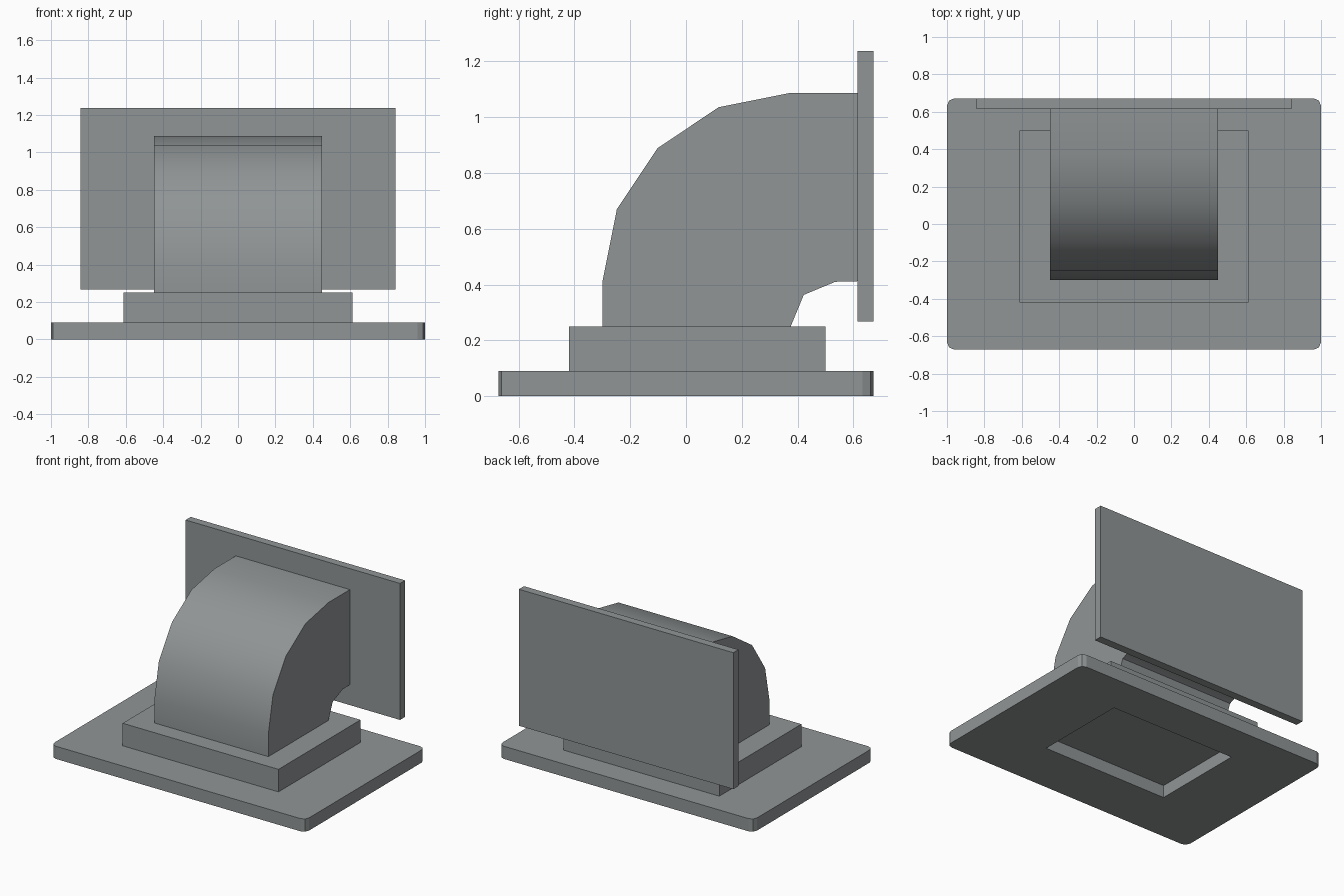
import bpy, bmesh, math
from mathutils import Vector

if "Cube" in bpy.data.objects:
    bpy.data.objects.remove(bpy.data.objects["Cube"])

grey = bpy.data.materials.new("duct grey")
grey.diffuse_color = (0.28, 0.30, 0.305, 1)
grey.use_nodes = True
grey.node_tree.nodes["Principled BSDF"].inputs["Base Color"].default_value = grey.diffuse_color


def finish(bm, name):
    bmesh.ops.recalc_face_normals(bm, faces=bm.faces)
    mesh = bpy.data.meshes.new(name)
    bm.to_mesh(mesh)
    bm.free()
    mesh.materials.append(grey)
    obj = bpy.data.objects.new(name, mesh)
    bpy.context.collection.objects.link(obj)
    return obj


def box(name, lo, hi):
    bm = bmesh.new()
    bmesh.ops.create_cube(bm, size=1)
    for v in bm.verts:
        v.co = Vector([(a + b) / 2 + c * (b - a) for a, b, c in zip(lo, hi, v.co)])
    return finish(bm, name)


def extrude(bm, faces, offset):
    new = bmesh.ops.extrude_face_region(bm, geom=faces)["geom"]
    verts = [g for g in new if isinstance(g, bmesh.types.BMVert)]
    bmesh.ops.translate(bm, verts=verts, vec=offset)


def arc(cy, cz, r, start, end, n):
    angles = [math.radians(start + (end - start) * i / n) for i in range(n + 1)]
    return [(cy + r * math.cos(a), cz + r * math.sin(a)) for a in angles]


# Base plate: rounded corners with a rectangular opening
r = 0.04
outer = []
for i, (sx, sy) in enumerate([(1, 1), (-1, 1), (-1, -1), (1, -1)]):
    outer += arc(sx * (1 - r), sy * (0.672 - r), r, 90 * i, 90 * i + 90, 2)
opening = [(-0.49, -0.29), (0.49, -0.29), (0.49, 0.385), (-0.49, 0.385)]
bm = bmesh.new()
edges = []
for loop in (outer, opening):
    vs = [bm.verts.new((x, y, 0)) for x, y in loop]
    edges += [bm.edges.new((vs[i - 1], vs[i])) for i in range(len(vs))]
bmesh.ops.triangle_fill(bm, edges=edges, use_beauty=True, normal=(0, 0, 1))
extrude(bm, bm.faces[:], (0, 0, 0.09))
finish(bm, "base_plate")

# Collar on the plate and flange behind the elbow
box("collar", (-0.612, -0.42, 0.088), (0.612, 0.5, 0.25))
box("back_flange", (-0.842, 0.615, 0.267), (0.842, 0.672, 1.236))

# Elbow duct: side profile extruded across x
profile = [(-0.299, 0.25)]
profile += arc(0.376, 0.412, 0.675, 180, 90, 4)
profile += [(0.615, 1.087), (0.615, 0.412)]
profile += arc(0.535, 0.25, 0.16, 90, 180, 2)
bm = bmesh.new()
face = bm.faces.new([bm.verts.new((-0.448, y, z)) for y, z in profile])
extrude(bm, [face], (0.896, 0, 0))
duct = finish(bm, "elbow_duct")
bpy.context.view_layer.objects.active = duct
duct.select_set(True)
bpy.ops.object.shade_smooth_by_angle(angle=math.radians(30))
